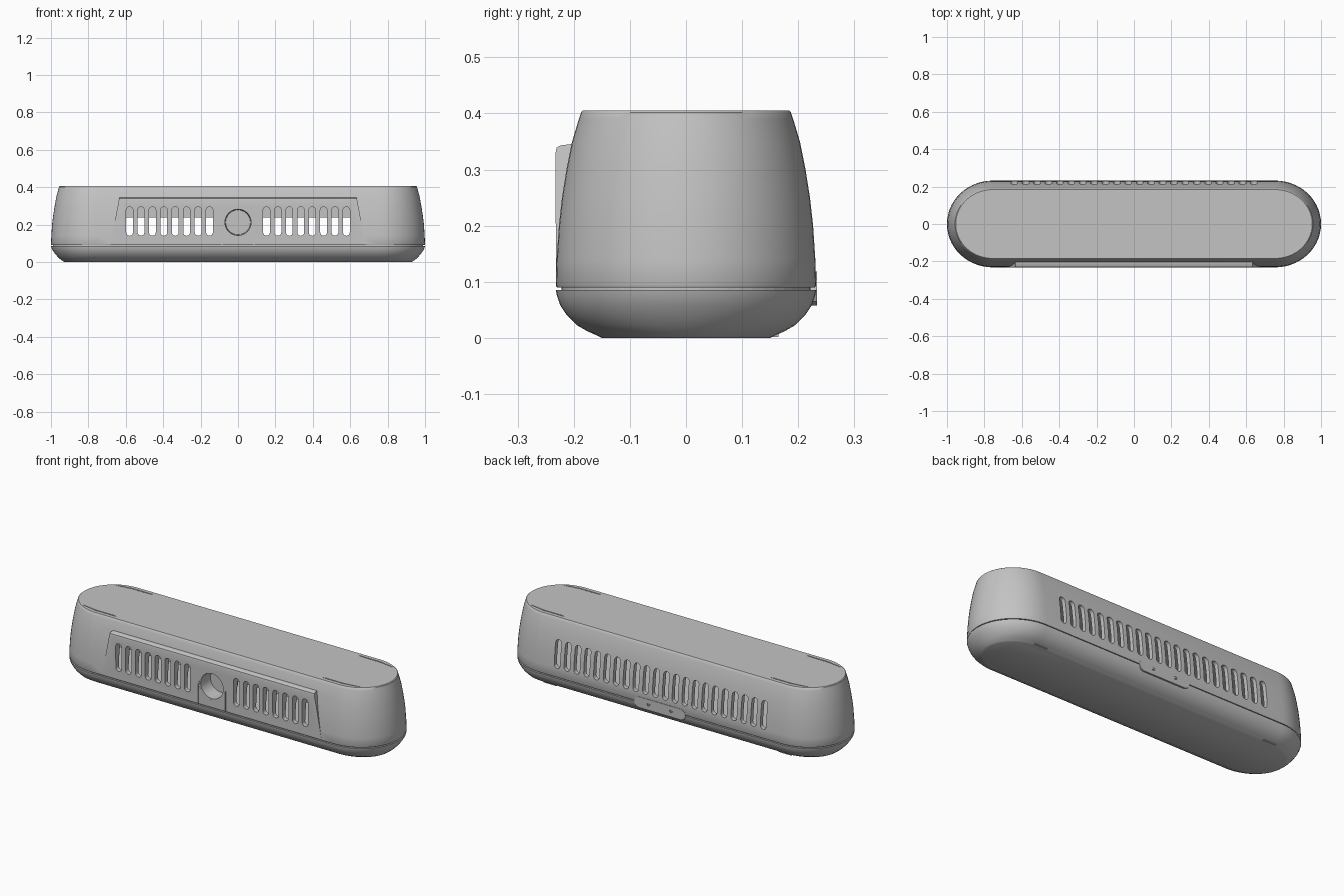
import bpy, bmesh
from math import pi, cos, sin

cube = bpy.data.objects.get("Cube")
if cube:
    bpy.data.objects.remove(cube, do_unlink=True)

grey = bpy.data.materials.new("light grey plastic")
grey.use_nodes = True
COLOUR = (0.55, 0.55, 0.55, 1)
grey.diffuse_color = COLOUR
grey.node_tree.nodes["Principled BSDF"].inputs["Base Color"].default_value = COLOUR


def add_loft(bm, rings):
    """Skin a list of equal point rings and cap both ends."""
    loops = [[bm.verts.new(p) for p in ring] for ring in rings]
    n = len(loops[0])
    for a, b in zip(loops, loops[1:]):
        for i in range(n):
            j = (i + 1) % n
            bm.faces.new((a[i], a[j], b[j], b[i]))
    bm.faces.new(loops[0])
    bm.faces.new(loops[-1])


def make(name, *lofts):
    bm = bmesh.new()
    for rings in lofts:
        add_loft(bm, rings)
    bmesh.ops.recalc_face_normals(bm, faces=bm.faces)
    mesh = bpy.data.meshes.new(name)
    bm.to_mesh(mesh)
    bm.free()
    mesh.materials.append(grey)
    obj = bpy.data.objects.new(name, mesh)
    bpy.context.collection.objects.link(obj)
    return obj


def combine(target, tool, operation):
    """Apply a boolean and throw the tool away."""
    mod = target.modifiers.new("cut", "BOOLEAN")
    mod.operation, mod.solver, mod.object = operation, "EXACT", tool
    bpy.context.view_layer.objects.active = target
    bpy.ops.object.modifier_apply(modifier=mod.name)
    bpy.data.objects.remove(tool, do_unlink=True)


def smooth(obj, angle=0.6):
    bpy.ops.object.select_all(action="DESELECT")
    obj.select_set(True)
    bpy.context.view_layer.objects.active = obj
    bpy.ops.object.shade_smooth_by_angle(angle=angle)


def plan_ring(half_y, half_x, z, straight=0.755, steps=28):
    """Long rounded plan outline at one height."""
    ring = []
    for side in (1, -1):
        for k in range(steps + 1):
            t = -pi / 2 + pi * k / steps
            ring.append((side * (straight + (half_x - straight) * cos(t)),
                         side * half_y * sin(t), z))
    return ring


def plan_loft(profile):
    return [plan_ring(*row) for row in profile]


def slot(x, z0, z1, half_w, y0, y1, steps=8):
    """Upright round-ended slot running along y."""
    outline = []
    for side, zc in ((1, z1 - half_w), (-1, z0 + half_w)):
        for k in range(steps + 1):
            t = pi * k / steps
            outline.append((x + side * half_w * cos(t), zc + side * half_w * sin(t)))
    return [[(px, y, pz) for px, pz in outline] for y in (y0, y1)]


def box(x0, x1, y0, y1, z0, z1):
    return [[(x0, y0, z), (x1, y0, z), (x1, y1, z), (x0, y1, z)] for z in (z0, z1)]


def disc(x, z, r, y, steps=40):
    return [(x + r * cos(2 * pi * k / steps), y, z + r * sin(2 * pi * k / steps))
            for k in range(steps)]


# Upper shell: tapering wall with a flat top
shell = make("upper_shell", plan_loft([
    (0.230, 0.998, 0.090), (0.232, 1.0, 0.094), (0.2305, 0.998, 0.14),
    (0.2265, 0.994, 0.20), (0.221, 0.988, 0.25), (0.213, 0.98, 0.30),
    (0.203, 0.971, 0.35), (0.191, 0.96, 0.39), (0.187, 0.957, 0.402),
    (0.184, 0.953, 0.405)]))

# Upright front panel with tapered ends
PANEL = [(-0.2318, 0.092), (-0.2325, 0.33), (-0.2305, 0.339), (-0.224, 0.343),
         (-0.20, 0.346), (-0.10, 0.346), (-0.10, 0.092)]
panel = make("front_panel", [[(s * (0.70 - 0.19 * z), y, z) for y, z in PANEL]
                             for s in (-1, 1)])
combine(shell, panel, "UNION")

# Hollow inside
cavity = make("cavity", plan_loft([
    (0.208, 0.97, 0.10), (0.203, 0.965, 0.20), (0.19, 0.95, 0.30), (0.168, 0.93, 0.385)]))
combine(shell, cavity, "DIFFERENCE")

# Vent slots: a full row behind, two groups in front
PITCH = 0.061
lofts = []
for side in (-1, 1):
    for i in range(11):
        x = side * PITCH * (i + 0.5)
        lofts.append(slot(x, 0.14, 0.295, 0.018, 0.1, 0.3))
        if 2 <= i <= 9:
            lofts.append(slot(x, 0.14, 0.295, 0.018, -0.3, -0.1))
combine(shell, make("vent_cutter", *lofts), "DIFFERENCE")

# Round lens opening, seams beside it and grooves in the top
LENS_Z = 0.212
combine(shell, make("lens_cutter", [disc(0, LENS_Z, 0.079, y) for y in (-0.3, -0.1)]),
        "DIFFERENCE")
lofts = []
for sx in (-1, 1):
    lofts.append(box(sx * 0.085 - 0.002, sx * 0.085 + 0.002, -0.3, -0.227, 0.08, 0.205))
    for sy in (-1, 1):
        groove = [(0.635, 0.150), (0.635, 0.163), (0.77, 0.163), (0.86, 0.147),
                  (0.86, 0.144), (0.77, 0.157), (0.66, 0.157)]
        lofts.append([[(sx * x, sy * y, z) for x, y in groove[1:]] for z in (0.397, 0.42)])
combine(shell, make("groove_cutter", *lofts), "DIFFERENCE")
smooth(shell)

# Lens barrel: a blind stepped cup
barrel = make("lens_barrel", [disc(0, LENS_Z, r, y) for r, y in (
    (0.084, -0.12), (0.084, -0.20), (0.079, -0.215), (0.079, -0.2315),
    (0.070, -0.2315), (0.066, -0.15))])
smooth(barrel)

# Rail behind the front vents
make("inner_rail", box(-0.63, -0.10, -0.16, -0.15, 0.238, 0.32),
     box(0.10, 0.63, -0.16, -0.15, 0.238, 0.32))

# Lower base, rounded under, with the seam core between the two halves
base = make("lower_base", plan_loft([
    (0.150, 0.928, 0.0), (0.158, 0.936, 0.004), (0.176, 0.947, 0.012),
    (0.195, 0.960, 0.023), (0.212, 0.975, 0.04), (0.224, 0.988, 0.058),
    (0.230, 0.997, 0.075), (0.232, 1.0, 0.085)]))
smooth(base)
make("seam_core", plan_loft([(0.222, 0.99, 0.08), (0.222, 0.99, 0.096)]))

# Latch plate at the back with two small holes
outline = [(-0.16, 0.085), (-0.15, 0.065), (-0.13, 0.058), (0.13, 0.058), (0.15, 0.065),
           (0.16, 0.085), (0.155, 0.105), (0.135, 0.118), (-0.135, 0.118), (-0.155, 0.105)]
latch = make("back_latch", [[(x, y, z) for x, z in outline] for y in (0.215, 0.2335)])
holes = make("hole_cutter", *[[disc(x, 0.09, 0.009, y, 16) for y in (0.226, 0.25)]
                              for x in (-0.07, 0.07)])
combine(latch, holes, "DIFFERENCE")

# Small stops under the back edge
make("rear_stops", *[box(s * 0.73 - 0.04, s * 0.73 + 0.04, 0.14, 0.165, 0.002, 0.015)
                     for s in (-1, 1)])
